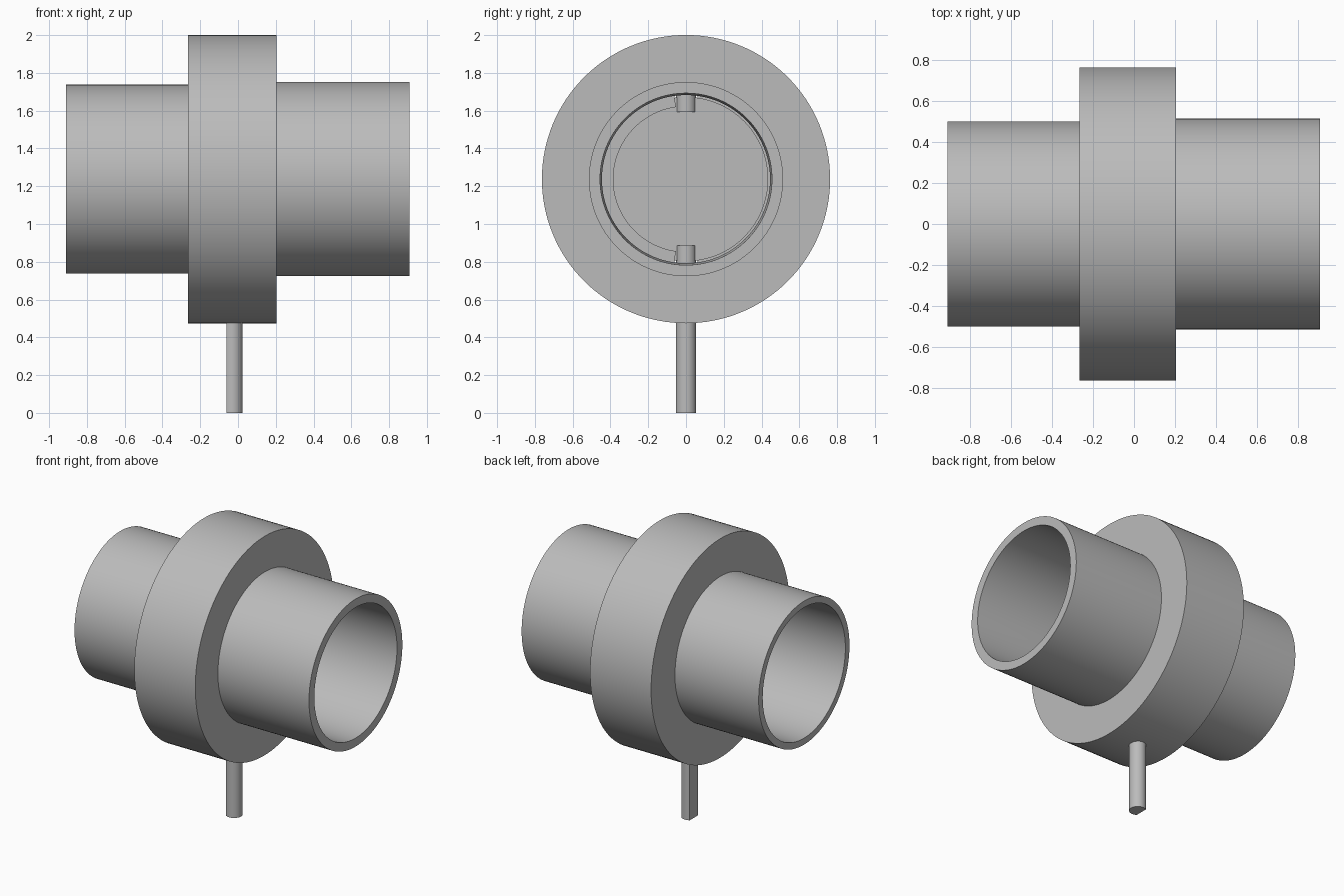
import bpy, bmesh, math

cube = bpy.data.objects.get("Cube")
if cube:
    bpy.data.objects.remove(cube)

AXIS_Z = 1.2375      # height of the pipe axis
MID_X = -0.03        # plane of the disc and stem
STEM_R = 0.054
BORE = 0.455

metal = bpy.data.materials.new("plain_grey")
metal.use_nodes = True
metal.diffuse_color = (0.5, 0.5, 0.5, 1)
metal.node_tree.nodes["Principled BSDF"].inputs["Base Color"].default_value = (0.5, 0.5, 0.5, 1)


def finish(name, bm):
    bmesh.ops.recalc_face_normals(bm, faces=bm.faces)
    mesh = bpy.data.meshes.new(name)
    bm.to_mesh(mesh)
    bm.free()
    mesh.materials.append(metal)
    obj = bpy.data.objects.new(name, mesh)
    bpy.context.collection.objects.link(obj)
    bpy.ops.object.select_all(action="DESELECT")
    obj.select_set(True)
    bpy.context.view_layer.objects.active = obj
    bpy.ops.object.shade_smooth_by_angle(angle=math.radians(30))
    return obj


def revolve(name, profile, start=0, end=360, steps=128):
    """Turn a closed (x, radius) profile about the pipe axis."""
    bm = bmesh.new()
    full = end - start == 360
    rings = []
    for i in range(steps if full else steps + 1):
        a = math.radians(start + (end - start) * i / steps)
        rings.append([bm.verts.new((x, r * math.cos(a), AXIS_Z + r * math.sin(a)))
                      for x, r in profile])
    n = len(profile)
    for i in range(steps):
        p, q = rings[i], rings[(i + 1) % len(rings)]
        for j in range(n):
            k = (j + 1) % n
            bm.faces.new((p[j], p[k], q[k], q[j]))
    if not full:
        bm.faces.new(rings[0])
        bm.faces.new(rings[-1])
    return finish(name, bm)


def rod(name, z0, z1, flat_x=None):
    """Upright round bar, with an optional flat cut on its -x side."""
    bm = bmesh.new()
    bmesh.ops.create_cone(bm, cap_ends=True, segments=48, radius1=STEM_R,
                          radius2=STEM_R, depth=z1 - z0)
    bmesh.ops.translate(bm, verts=bm.verts, vec=(MID_X, 0, (z0 + z1) / 2))
    if flat_x is not None:
        cut = bmesh.ops.bisect_plane(bm, geom=bm.verts[:] + bm.edges[:] + bm.faces[:],
                                     plane_co=(flat_x, 0, 0), plane_no=(-1, 0, 0),
                                     clear_outer=True)
        edges = [e for e in cut["geom_cut"] if isinstance(e, bmesh.types.BMEdge)]
        bmesh.ops.holes_fill(bm, edges=edges)
    return finish(name, bm)


# Body with both pipe stubs and a slightly narrower bore in the middle
revolve("valve_body", [
    (-0.91, 0.5), (-0.265, 0.5), (-0.265, 0.763), (0.205, 0.763),
    (0.205, 0.514), (0.907, 0.514), (0.907, BORE), (0.205, 0.445),
    (-0.265, 0.445), (-0.91, BORE)])

# Closed disc
bm = bmesh.new()
bmesh.ops.create_cone(bm, cap_ends=True, segments=128, radius1=0.435, radius2=0.435, depth=0.05)
for v in bm.verts:
    x, y, z = v.co
    v.co = (MID_X + z, x, AXIS_Z + y)
finish("disc", bm)

# Half ring seats on opposite sides of the disc
for name, side, start in (("front_seat", 1, 98), ("back_seat", -1, -82)):
    x0, x1 = MID_X + side * 0.026, MID_X + side * 0.06
    revolve(name, [(x0, 0.385), (x1, 0.385), (x1, 0.449), (x0, 0.449)],
            start, start + 164, 64)

# Stem with flatted outer end, and the upper pivot
rod("stem_end", 0, 0.485, flat_x=-0.06)
rod("lower_pivot", 0.485, 0.887)
rod("upper_pivot", 1.593, 1.74)
